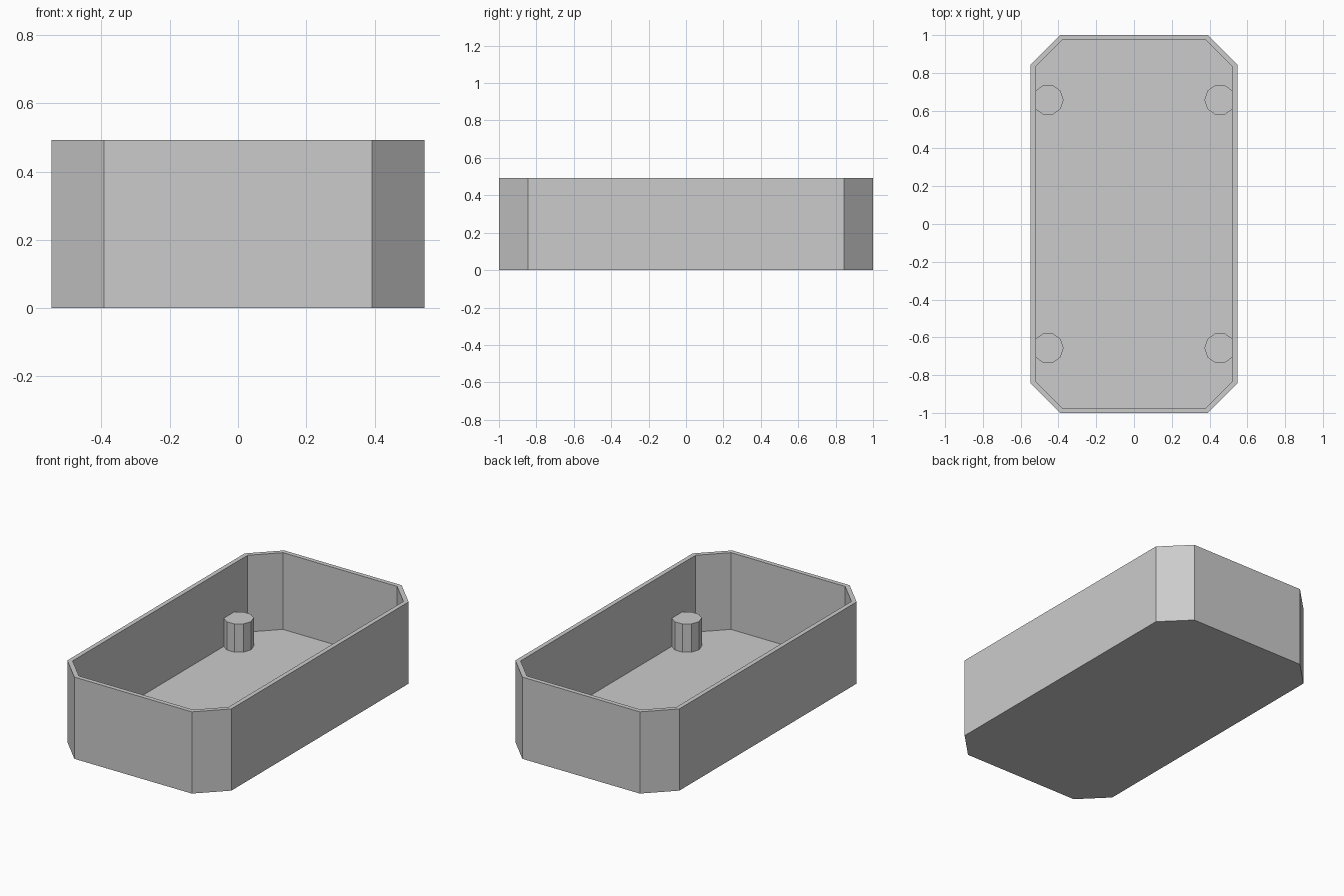
import bpy, bmesh

cube = bpy.data.objects.get("Cube")
if cube:
    bpy.data.objects.remove(cube, do_unlink=True)

HALF_X, HALF_Y, HEIGHT = 0.547, 1.0, 0.493
WALL, FLOOR = 0.027, 0.03
CHAMFER = 0.155

grey = bpy.data.materials.new("plain grey")
grey.use_nodes = True
grey.diffuse_color = (0.6, 0.6, 0.6, 1)
grey.node_tree.nodes["Principled BSDF"].inputs["Base Color"].default_value = grey.diffuse_color


def finish(name, bm):
    """Turn a bmesh into a flat-shaded grey object."""
    bmesh.ops.recalc_face_normals(bm, faces=bm.faces)
    mesh = bpy.data.meshes.new(name)
    bm.to_mesh(mesh)
    bm.free()
    mesh.materials.append(grey)
    obj = bpy.data.objects.new(name, mesh)
    bpy.context.collection.objects.link(obj)
    return obj


def octagon(inset, z):
    """Rectangle outline with cut corners, pulled in evenly by inset."""
    x, y = HALF_X - inset, HALF_Y - inset
    c = CHAMFER - inset * 0.586
    return [(x, c - y, z), (x, y - c, z), (x - c, y, z), (c - x, y, z),
            (-x, y - c, z), (-x, c - y, z), (c - x, -y, z), (x - c, -y, z)]


# Open tray: outer wall, rim, inner wall and floor
bm = bmesh.new()
sections = [(0, 0), (0, HEIGHT), (WALL, HEIGHT), (WALL, FLOOR)]
rings = [[bm.verts.new(p) for p in octagon(*s)] for s in sections]
for a, b in zip(rings, rings[1:]):
    for i in range(len(a)):
        j = (i + 1) % len(a)
        bm.faces.new((a[i], a[j], b[j], b[i]))
bm.faces.new(rings[0])
bm.faces.new(rings[-1])
finish("tray", bm)

# Four ten-sided posts, each partly sunk into the side wall
POST_TOP = 0.2
POST_BASE = FLOOR - 0.01
for x_name, sx in (("left", 1), ("right", -1)):
    for y_name, sy in (("front", -1), ("back", 1)):
        bm = bmesh.new()
        bmesh.ops.create_cone(bm, cap_ends=True, segments=10, radius1=0.082,
                              radius2=0.082, depth=POST_TOP - POST_BASE)
        # Put a corner of the post on the x axis
        corner = max(bm.verts, key=lambda v: v.co.x).co
        if abs(corner.y) > 0.001:
            for v in bm.verts:
                v.co.x, v.co.y = v.co.y, v.co.x
        bmesh.ops.translate(bm, verts=bm.verts,
                            vec=(sx * 0.455, sy * 0.657, (POST_TOP + POST_BASE) / 2))
        finish(f"{y_name}_{x_name}_post", bm)
